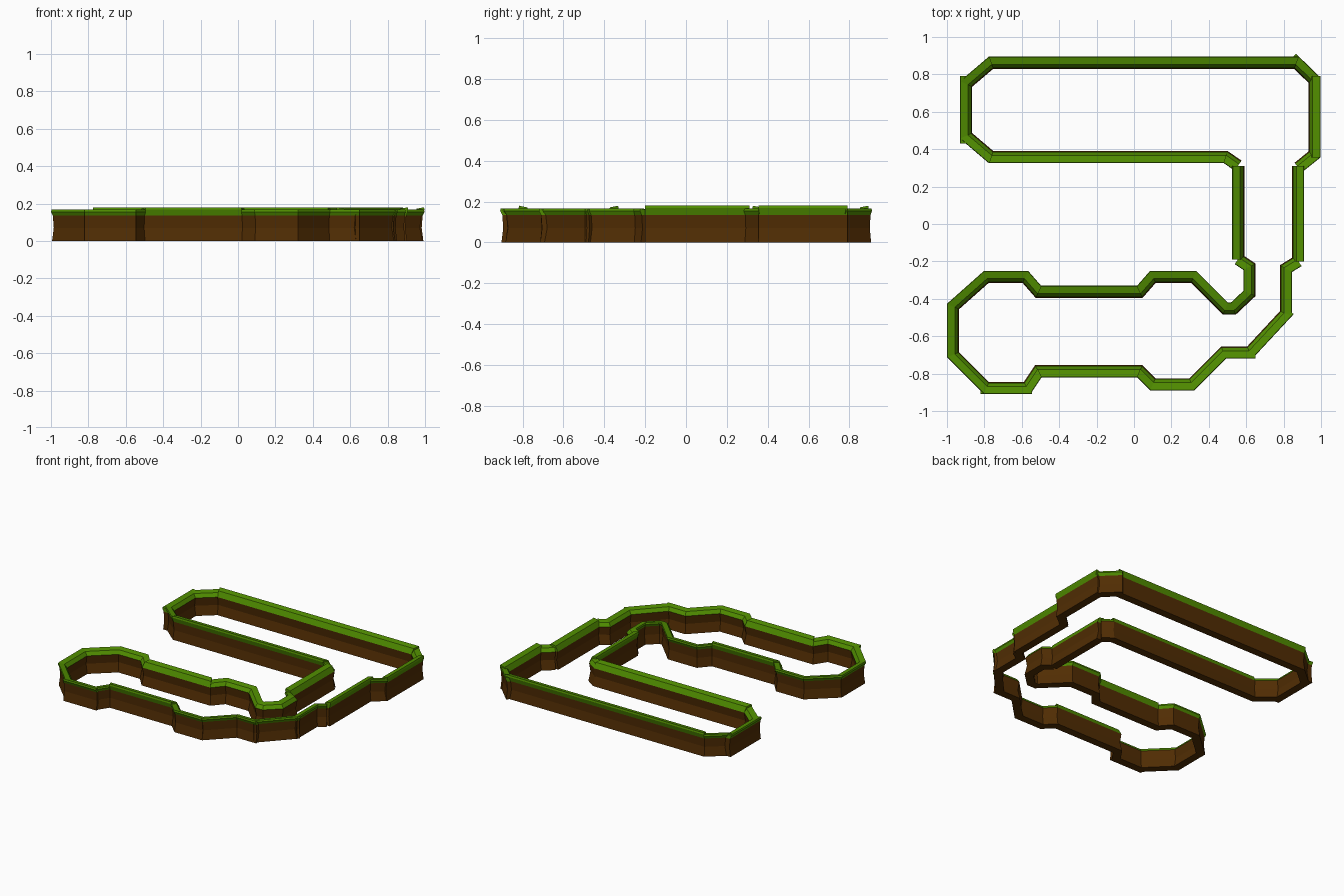
import bpy, bmesh
from mathutils import Vector

if "Cube" in bpy.data.objects:
    bpy.data.objects.remove(bpy.data.objects["Cube"])


def material(name, rgb):
    m = bpy.data.materials.new(name)
    m.diffuse_color = (*rgb, 1)
    m.use_nodes = True
    m.node_tree.nodes["Principled BSDF"].inputs["Base Color"].default_value = m.diffuse_color
    return m


BROWN = material("earth_brown", (0.082, 0.026, 0.001))
GREEN = material("grass_green", (0.082, 0.27, 0.0))

# Closed clockwise centre line: x, y, raised section starting here,
# square extension at its start, at its end (None = mitred)
N = None
PATH = [
    (-0.765, 0.865, 1, N, N), (0.87, 0.865, 0, 0.035, N), (0.967, 0.77, 1, 0.02, 0.015),
    (0.967, 0.37, 0, N, 0.0), (0.88, 0.30, 1, 0.01, 0.0), (0.88, -0.20, 0, 0.0, N),
    (0.815, -0.24, 0, N, 0.015), (0.815, -0.48, 0, 0.025, 0.01), (0.62, -0.69, 0, 0.03, N),
    (0.48, -0.69, 0, N, N), (0.31, -0.86, 0, 0.01, N), (0.10, -0.86, 0, N, N),
    (0.03, -0.79, 1, N, N), (-0.51, -0.79, 0, N, N), (-0.57, -0.88, 0, 0.025, 0.03),
    (-0.79, -0.88, 0, N, N), (-0.97, -0.70, 0, N, N), (-0.97, -0.44, 0, N, N),
    (-0.79, -0.28, 0, N, N), (-0.58, -0.28, 0, N, N), (-0.51, -0.36, 1, N, N),
    (0.03, -0.36, 0, N, N), (0.10, -0.28, 0, N, N), (0.32, -0.28, 0, N, N),
    (0.49, -0.45, 0, N, N), (0.53, -0.45, 0, N, N), (0.615, -0.37, 0, N, N),
    (0.615, -0.23, 0, N, 0.0), (0.555, -0.19, 1, 0.0, 0.0), (0.555, 0.31, 0, 0.0, N),
    (0.49, 0.355, 1, N, N), (-0.765, 0.355, 0, N, N), (-0.90, 0.47, 0, 0.04, 0.04),
    (-0.90, 0.75, 0, N, N),
]
PTS = [Vector(p[:2]) for p in PATH]
COUNT = len(PTS)


def profile(top):
    """Cross-section (offset towards the track side, height)."""
    return [(-0.024, 0), (-0.015, 0.07), (-0.02, 0.135), (-0.03, top - 0.012),
            (-0.027, top), (0.012, top - 0.008), (0.03, 0.133),
            (0.02, 0.07), (0.035, 0)]


def right_of(d):
    return Vector((d.y, -d.x))


def direction(i):
    return (PTS[(i + 1) % COUNT] - PTS[i % COUNT]).normalized()


def mitre(i):
    a, b = right_of(direction(i - 1)), right_of(direction(i))
    return (a + b) / (1 + a.dot(b))


def add_piece(bm, i):
    """One wall piece swept from path point i to the next one."""
    _, _, raised, start, end = PATH[i]
    d = direction(i)
    j = (i + 1) % COUNT
    prof = profile(0.18 if raised else 0.167)
    rings = []
    for k, ext, sign in ((i, start, -1), (j, end, 1)):
        side = mitre(k) if ext is None else right_of(d)
        base = PTS[k] + d * sign * (ext or 0)
        rings.append([bm.verts.new((*(base + side * u), z)) for u, z in prof])
    a, b = rings
    n = len(prof)
    for k in range(n):
        m = (k + 1) % n
        f = bm.faces.new((a[k], a[m], b[m], b[k]))
        f.material_index = int(min(prof[k][1], prof[m][1]) > 0.13)
    # end caps, brown below and green above the cap line
    for r in rings:
        bm.faces.new(r[:3] + r[6:])
        bm.faces.new(r[2:7]).material_index = 1


# Low corner pieces and taller straight pieces
for name, flag in (("corner_wall", 0), ("straight_wall", 1)):
    bm = bmesh.new()
    for i in range(COUNT):
        if PATH[i][2] == flag:
            add_piece(bm, i)
    bmesh.ops.recalc_face_normals(bm, faces=bm.faces)
    mesh = bpy.data.meshes.new(name)
    bm.to_mesh(mesh)
    bm.free()
    mesh.materials.append(BROWN)
    mesh.materials.append(GREEN)
    bpy.context.collection.objects.link(bpy.data.objects.new(name, mesh))
